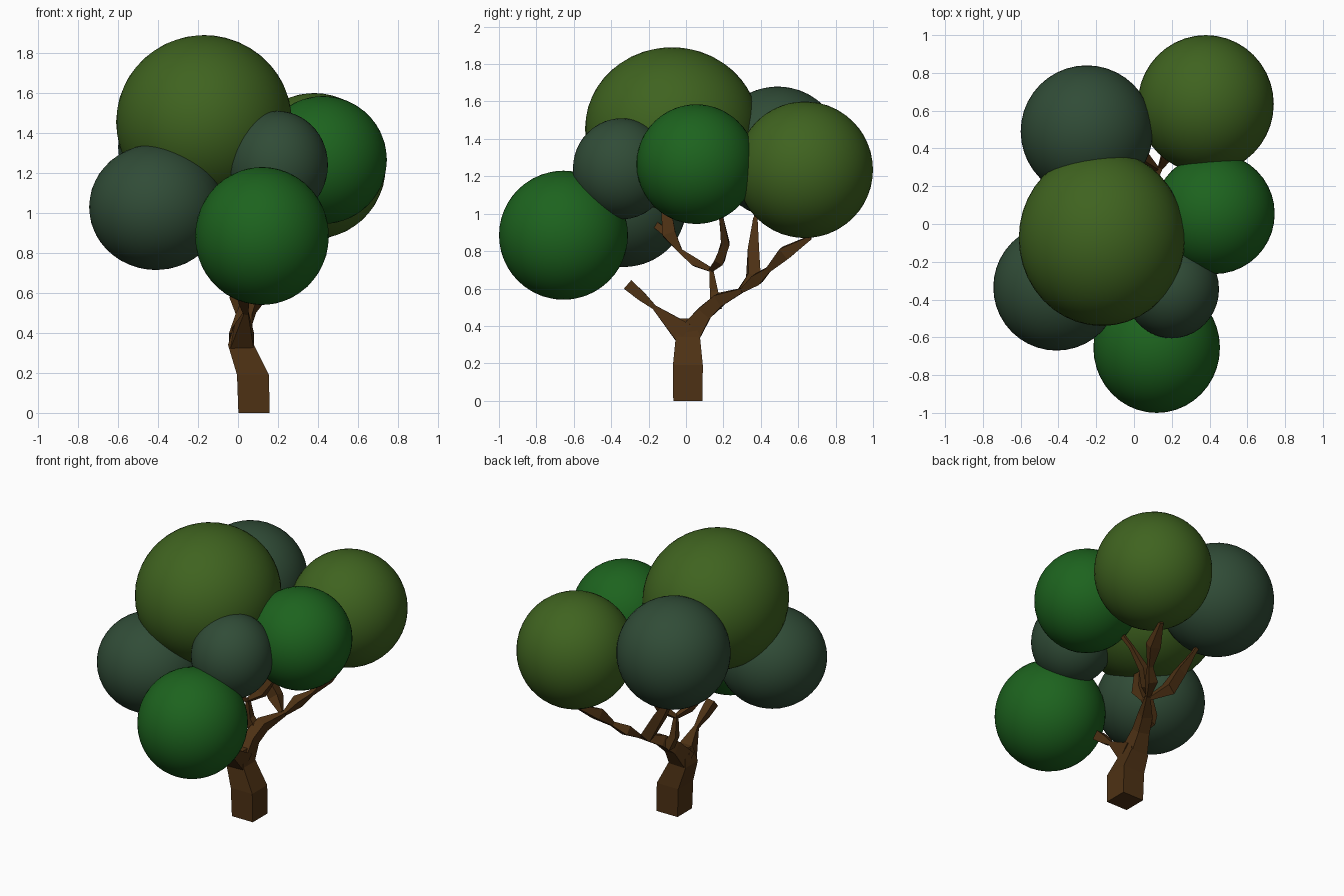
import bpy, bmesh, math
from mathutils import Vector


def material(name, rgb):
    m = bpy.data.materials.new(name)
    m.diffuse_color = (*rgb, 1)
    return m


bark = material("bark", (0.075, 0.031, 0.007))
olive = material("olive_leaf", (0.05, 0.125, 0.014))
green = material("green_leaf", (0.012, 0.125, 0.013))
teal = material("dark_leaf", (0.03, 0.072, 0.038))


def foliage(name, centre, radii, mat):
    bpy.ops.mesh.primitive_ico_sphere_add(subdivisions=4, radius=1, location=centre)
    ob = bpy.context.object
    ob.name = name
    ob.scale = radii
    ob.data.materials.append(mat)
    bpy.ops.object.shade_smooth()


def limb(name, nodes, flat_rings=False):
    """Four-sided tube through nodes of (x, y, z, half width)."""
    bm = bmesh.new()
    pts = [Vector(n[:3]) for n in nodes]
    rings = []
    for i, p in enumerate(pts):
        d = (pts[min(i + 1, len(pts) - 1)] - pts[max(i - 1, 0)]).normalized()
        if flat_rings:
            u, v = Vector((1, 0, 0)), Vector((0, 1, 0))
        else:
            u = d.cross(Vector((1, 0, 0))).normalized()
            v = d.cross(u)
        w = nodes[i][3]
        rings.append([bm.verts.new(p + (u * a + v * b) * w)
                      for a, b in ((-1, -1), (1, -1), (1, 1), (-1, 1))])
    for r, s in zip(rings, rings[1:]):
        for k in range(4):
            n = (k + 1) % 4
            bm.faces.new((r[k], r[n], s[n], s[k]))
    bm.faces.new(rings[0])
    bm.faces.new(rings[-1])
    bmesh.ops.recalc_face_normals(bm, faces=bm.faces)
    me = bpy.data.meshes.new(name)
    bm.to_mesh(me)
    bm.free()
    me.materials.append(bark)
    ob = bpy.data.objects.new(name, me)
    bpy.context.collection.objects.link(ob)


# Leaf clusters
foliage("crown_top", (-0.17, -0.075, 1.455), (0.44, 0.465, 0.435), olive)
foliage("crown_back_right", (0.38, 0.635, 1.235), (0.36, 0.365, 0.365), olive)
foliage("crown_back_left", (-0.25, 0.49, 1.33), (0.35, 0.35, 0.35), teal)
foliage("crown_front_left", (-0.41, -0.335, 1.03), (0.335, 0.335, 0.315), teal)
foliage("crown_front_middle", (0.20, -0.345, 1.24), (0.25, 0.26, 0.27), teal)
foliage("crown_right", (0.425, 0.055, 1.265), (0.32, 0.32, 0.32), green)
foliage("crown_front_low", (0.12, -0.655, 0.885), (0.335, 0.345, 0.345), green)

# Trunk
limb("trunk", [(0.08, 0.01, 0, 0.078), (0.075, 0.01, 0.19, 0.08),
               (0.015, 0.01, 0.34, 0.065), (0.02, 0.0, 0.44, 0.04)], True)

# Branches, pinched at the joints
limb("branch_front", [(0.02, -0.01, 0.36, 0.06), (0.04, -0.17, 0.50, 0.012),
                      (0.03, -0.24, 0.56, 0.025), (0.02, -0.31, 0.62, 0.03)])
limb("branch_back", [(0.015, 0.02, 0.36, 0.06), (0.03, 0.10, 0.47, 0.04),
                     (0.06, 0.18, 0.54, 0.035), (0.14, 0.30, 0.59, 0.012)])
limb("branch_back_right", [(0.14, 0.30, 0.59, 0.012), (0.18, 0.38, 0.65, 0.03),
                           (0.24, 0.44, 0.70, 0.014), (0.29, 0.53, 0.79, 0.035),
                           (0.34, 0.66, 0.87, 0.012), (0.36, 0.66, 1.0, 0.01)])
limb("branch_back_left", [(0.12, 0.29, 0.59, 0.012), (0.03, 0.36, 0.65, 0.035),
                          (-0.06, 0.36, 0.80, 0.03), (-0.16, 0.37, 0.97, 0.012),
                          (-0.2, 0.42, 1.08, 0.01)])
limb("branch_middle", [(0.02, 0.16, 0.50, 0.03), (-0.02, 0.15, 0.58, 0.022),
                       (-0.02, 0.135, 0.70, 0.011)])
limb("branch_upper_right", [(-0.02, 0.135, 0.70, 0.011), (0.05, 0.18, 0.75, 0.025),
                            (0.10, 0.21, 0.84, 0.022), (0.18, 0.19, 0.97, 0.012),
                            (0.25, 0.15, 1.08, 0.012)])
limb("branch_upper_left", [(-0.02, 0.135, 0.70, 0.011), (-0.06, 0.05, 0.74, 0.022),
                           (-0.10, -0.03, 0.80, 0.012), (-0.12, -0.09, 0.89, 0.035),
                           (-0.14, -0.11, 1.05, 0.025)])
limb("twig_front_left", [(-0.11, -0.06, 0.86, 0.02), (-0.16, -0.16, 0.94, 0.018),
                         (-0.22, -0.24, 0.98, 0.01)])
